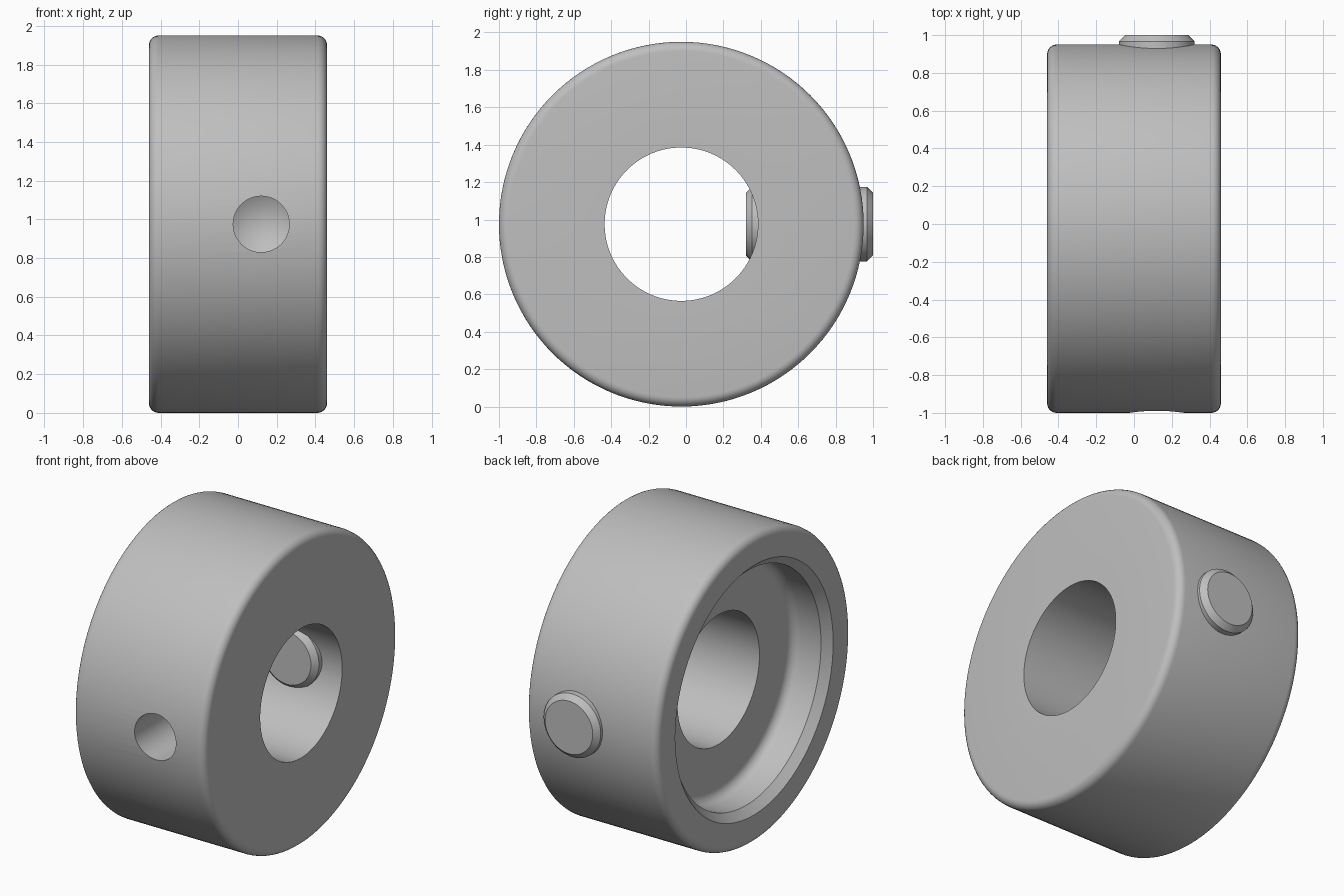
import bpy
import bmesh
from math import pi, sin, cos, radians
from mathutils import Matrix, Vector

cube = bpy.data.objects.get("Cube")
if cube:
    bpy.data.objects.remove(cube)

CENTRE = Vector((0, -0.025, 0.975))
R, HALF = 0.975, 0.46
FEATURE_X = 0.12        # pin and drilled hole share this position

steel = bpy.data.materials.new("plain grey")
steel.use_nodes = True
GREY = (0.52, 0.52, 0.52, 1)
steel.diffuse_color = GREY
steel.node_tree.nodes["Principled BSDF"].inputs["Base Color"].default_value = GREY


def arc(cx, cr, radius, start, end, steps=6):
    """Points (axial, radial) of a fillet."""
    angles = [radians(start + (end - start) * i / steps) for i in range(steps + 1)]
    return [(cx + radius * cos(a), cr + radius * sin(a)) for a in angles]


def lathe(name, profile, axis, origin, segments, closed):
    """Revolve (axial, radial) points about the x or y axis."""
    bm = bmesh.new()
    turn = Matrix.Rotation(pi / 2, 4, 'Z') if axis == 'Y' else Matrix()
    verts = [bm.verts.new((a, 0, r)) for a, r in profile]
    edges = [bm.edges.new(pair) for pair in zip(verts, verts[1:])]
    if closed:
        edges.append(bm.edges.new((verts[-1], verts[0])))
    bmesh.ops.spin(bm, geom=verts + edges, cent=(0, 0, 0), axis=(1, 0, 0),
                   angle=2 * pi, steps=segments, use_merge=True)
    bmesh.ops.remove_doubles(bm, verts=bm.verts, dist=1e-5)
    bmesh.ops.recalc_face_normals(bm, faces=bm.faces)
    bm.transform(Matrix.Translation(origin) @ turn)
    mesh = bpy.data.meshes.new(name)
    bm.to_mesh(mesh)
    bm.free()
    mesh.materials.append(steel)
    obj = bpy.data.objects.new(name, mesh)
    bpy.context.collection.objects.link(obj)
    return obj


def activate(obj):
    bpy.ops.object.select_all(action='DESELECT')
    obj.select_set(True)
    bpy.context.view_layer.objects.active = obj


# Collar: rounded rim, plain bore, chamfered recess on the -x side
BEVEL, FILLET = 0.05, 0.06
BORE, RECESS, FLOOR = 0.41, 0.74, -0.21
profile = [(FLOOR, BORE), (HALF, BORE)]
profile += arc(HALF - BEVEL, R - BEVEL, BEVEL, 0, 90)
profile += arc(-HALF + BEVEL, R - BEVEL, BEVEL, 90, 180)
profile += [(-HALF, RECESS + 0.05), (-HALF + 0.05, RECESS)]
profile += arc(FLOOR - FILLET, RECESS - FILLET, FILLET, 90, 0)
collar = lathe("collar", profile, 'X', CENTRE, 128, True)

# Blind drilled hole with a conical bottom in the front
drill_at = Vector((FEATURE_X, CENTRE.y - R, CENTRE.z))
drill = lathe("hole_cutter", [(-0.1, 0), (-0.1, 0.145), (0.38, 0.145), (0.46, 0)],
              'Y', drill_at, 48, False)
drill.hide_render = True
cut = collar.modifiers.new("drilled hole", 'BOOLEAN')
cut.operation = 'DIFFERENCE'
cut.solver = 'EXACT'
cut.object = drill
activate(collar)
bpy.ops.object.modifier_apply(modifier=cut.name)
bpy.data.objects.remove(drill)

# Chamfered pin through the back wall
START, END, PIN, CHAMFER = 0.32, 1.0, 0.2, 0.033
pin = lathe("pin", [(START, 0), (START, PIN - CHAMFER), (START + CHAMFER, PIN),
                    (END - CHAMFER, PIN), (END, PIN - CHAMFER), (END, 0)],
            'Y', Vector((FEATURE_X, 0, CENTRE.z)), 48, False)

for obj in (collar, pin):
    activate(obj)
    bpy.ops.object.shade_smooth_by_angle(angle=radians(28))
